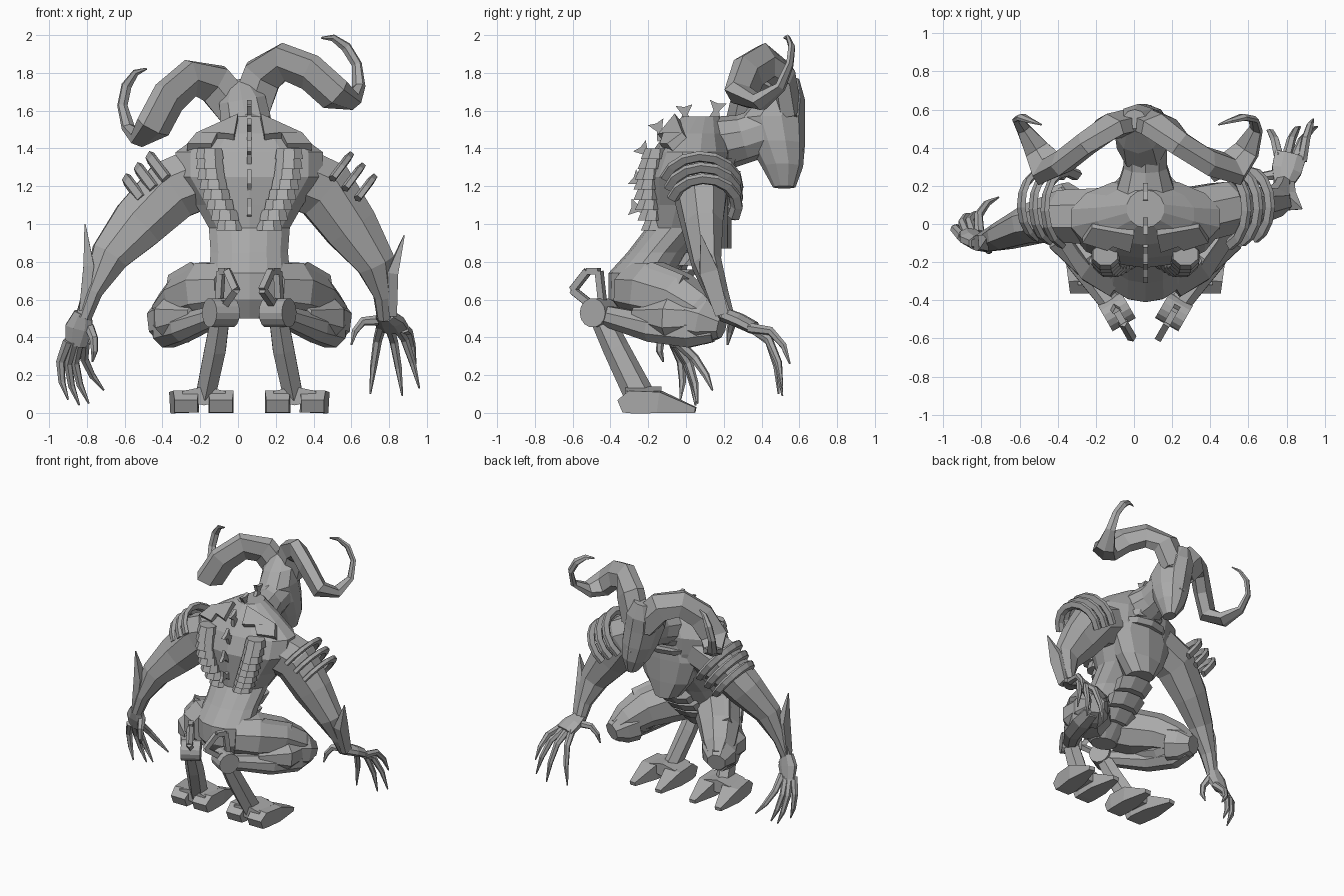
import bpy, bmesh, math
from mathutils import Vector, Matrix

if "Cube" in bpy.data.objects:
    bpy.data.objects.remove(bpy.data.objects["Cube"])

stone = bpy.data.materials.new("plain_grey")
stone.use_nodes = True
stone.diffuse_color = (0.4, 0.4, 0.4, 1)
stone.node_tree.nodes["Principled BSDF"].inputs["Base Color"].default_value = stone.diffuse_color

MIDDLE = 0.06
SIDES = (("left", 1), ("right", -1))
UP = Vector((0, 0, 1))
FORWARD = Vector((0, 1, 0))


def finish(name, bm, matrix):
    bmesh.ops.recalc_face_normals(bm, faces=bm.faces)
    mesh = bpy.data.meshes.new(name)
    bm.to_mesh(mesh)
    bm.free()
    mesh.transform(matrix)
    mesh.materials.append(stone)
    bpy.context.collection.objects.link(bpy.data.objects.new(name, mesh))


def bridge_rings(bm, rings):
    """Close a list of vertex rings into a capped skin."""
    count = len(rings[0])
    for low, high in zip(rings, rings[1:]):
        for k in range(count):
            following = (k + 1) % count
            bm.faces.new((low[k], low[following], high[following], high[k]))
    bm.faces.new(rings[0])
    bm.faces.new(rings[-1])


def loft(name, stations, sides=8, ref=FORWARD, level=False, matrix=Matrix()):
    """Skin rings (x, y, z, radius, [second radius]) along a path."""
    bm = bmesh.new()
    points = [Vector(station[:3]) for station in stations]
    depth = Vector(ref)
    rings = []
    for i, station in enumerate(stations):
        tangent = points[min(i + 1, len(points) - 1)] - points[max(i - 1, 0)]
        tangent = UP if level else tangent.normalized()
        width = depth.cross(tangent).normalized()
        depth = tangent.cross(width)
        ring = []
        for k in range(sides):
            turn = math.tau * (k + 0.5) / sides
            offset = width * station[3] * math.cos(turn) + depth * station[-1] * math.sin(turn)
            ring.append(bm.verts.new(points[i] + offset))
        rings.append(ring)
    bridge_rings(bm, rings)
    finish(name, bm, matrix)


def slab(name, outline, thickness, matrix=Matrix()):
    """Flat polygon pushed out along a thickness vector."""
    bm = bmesh.new()
    half = Vector(thickness) / 2
    bridge_rings(bm, [[bm.verts.new(Vector(p) + half * s) for p in outline] for s in (-1, 1)])
    finish(name, bm, matrix)


def flip(s, stations):
    return [(MIDDLE + s * p[0], *p[1:]) for p in stations]


# torso and neck
loft("torso", [(MIDDLE, y, z, width, depth) for z, y, width, depth in (
    (.5, -.27, .1, .08), (.6, -.26, .2, .15), (.74, -.23, .22, .18), (.85, -.15, .21, .16),
    (.98, -.04, .22, .17), (1.1, 0, .29, .22), (1.25, 0, .4, .23), (1.38, .03, .4, .21),
    (1.48, .05, .26, .16), (1.57, .08, .1, .1))], sides=14, level=True)
loft("neck", [(MIDDLE, 0, 1.38, .2, .15), (MIDDLE, .15, 1.42, .17, .15), (MIDDLE, .3, 1.45, .12, .13),
              (MIDDLE, .45, 1.5, .12, .13)], sides=10, ref=UP)
loft("chest", [(MIDDLE, .13, z, width, .11) for z, width in ((.87, .1), (1, .2), (1.18, .27), (1.35, .2))],
     sides=10, level=True)
for i in range(3):
    z = .6 + .09 * i
    loft("belly_band", [(MIDDLE, z - .76, z, .13, .08), (MIDDLE, z - .7, z + .07, .15, .09)], level=True)
    z = 1.24 + .07 * i
    width = .2 - .03 * i
    loft("collar_band", [(MIDDLE, .13, z, width, .14), (MIDDLE, .15, z + .04, width, .14)], sides=10, level=True)

# spine fins: a thin stem that forks at its tip
half_fin = ((.035, 0), (.015, .05), (.045, .1))
fin = [*half_fin, (0, .09), *[(-u, v) for u, v in reversed(half_fin)]]
for i, (y, z) in enumerate(((.15, 1.55), (0, 1.53), (-.12, 1.45), (-.18, 1.34), (-.2, 1.2), (-.2, 1.07))):
    lean = Matrix.Rotation(math.radians(18 * i - 12), 4, "X")
    slab("spine_fin", [(0, u, v) for u, v in fin], (.025, 0, 0), Matrix.Translation((MIDDLE, y, z)) @ lean)

# head, tilted sideways, with curled horns
tilt = Matrix.Translation((.05, .45, 1.5)) @ Matrix.Rotation(math.radians(-10), 4, "Y")
loft("head", [(0, y, z, width, depth) for z, y, width, depth in (
    (-.31, .07, .04, .06), (-.2, .06, .1, .11), (-.08, .03, .13, .15), (.05, 0, .14, .18),
    (.16, .05, .13, .13), (.27, .1, .06, .05))], sides=10, level=True, matrix=tilt)
slab("nose", [(0, .15, 0), (0, .175, -.12), (0, .13, -.14)], (.04, 0, 0), tilt)
for side, s in SIDES:
    slab("brow_" + side, [(0, .155, .02), (s * .11, .11, .06), (s * .11, .1, .1), (0, .155, .08)],
         FORWARD * .04, tilt)
    horn = ((.03, .09, .1, .12), (.13, .06, .27, .12), (.25, -.03, .32, .11), (.38, -.12, .24, .11),
            (.49, -.16, .1, .11), (.56, -.06, .05, .075), (.62, .05, .12, .04), (.63, .1, .24, .03),
            (.59, .11, .34, .03), (.53, .09, .4, .02), (.47, .07, .41, .006))
    loft("horn_" + side, [(s * x, y, z, r, r * .6) for x, y, z, r in horn], sides=6, matrix=tilt)

    # back plates beside the spine
    slab("shoulder_plate_" + side, flip(s, [(.06, -.04, 1.56), (.28, 0, 1.46), (.33, -.08, 1.4),
         (.2, -.12, 1.4), (.17, -.1, 1.46), (.08, -.13, 1.45)]), (0, -.04, .05))
    for i in range(8):
        along = i / 7
        x, z = .21 - .11 * along ** 2, 1.4 - .38 * along
        y = -.16 - .04 * math.sin(math.pi * along)
        loft("rib_plate_" + side, flip(s, [(x, y, z, .07, .06), (x, y - .01, z - .055, .08, .075)]), level=True)

    # shoulder hoops wrapped over the upper arm
    axis, outward = Vector((.8, .1, -.6)), Vector((.6, 0, .8))
    for i in range(3):
        centre = Vector((.41, .08, 1.2)) + axis * (.085 * i)
        hoop = []
        for k in range(9):
            turn = math.radians(24 * k - 75)
            spoke = outward * math.cos(turn) + FORWARD * math.sin(turn)
            hoop.append((*(centre + spoke * (.195 - .01 * i)), .035, .022))
        loft("shoulder_hoop_" + side, flip(s, hoop), sides=5, ref=axis)

    # folded leg
    loft("thigh_" + side, flip(s, [(.1, -.27, .65, .15), (.22, -.18, .64, .17), (.33, -.04, .6, .15),
         (.41, .08, .53, .12), (.45, .16, .49, .07)]), ref=UP)
    slab("thigh_plate_" + side, flip(s, [(.22, -.31, .71), (.29, -.17, .79), (.41, 0, .72),
         (.43, -.06, .6), (.34, -.2, .6)]), (s * .04, -.03, .02))
    loft("knee_cap_" + side, flip(s, [(.38, .03, .5, .14), (.43, .11, .48, .13), (.46, .19, .46, .07)]), ref=UP)
    loft("shin_" + side, flip(s, [(.45, .14, .44, .07), (.43, .02, .43, .09), (.35, -.18, .45, .08),
         (.16, -.45, .52, .055)]), ref=UP)
    loft("calf_" + side, flip(s, [(.42, .08, .5, .1), (.39, -.08, .5, .13), (.28, -.26, .52, .06)]), ref=UP)

    # hock joint with an open spur frame
    hock = Vector((.15, -.46, .53))
    hinge = Vector((.87, -.5, 0)) * .07
    loft("hock_disc_" + side, flip(s, [(*(hock - hinge), .078), (*(hock + hinge), .078)]), sides=14)
    corners = [hock + Vector((.5 * u, .87 * u, v)) for u, v in ((.02, .06), (0, .22), (-.07, .22), (-.16, .12), (-.06, .05))]
    for start, end in zip(corners, corners[1:] + corners[:1]):
        loft("hock_spur_" + side, flip(s, [(*start, .025), (*end, .025)]), sides=4, ref=hinge)
    loft("lower_leg_" + side, flip(s, [(.15, -.46, .53, .055, .06), (.18, -.37, .34, .065, .07),
         (.23, -.25, .1, .06, .08)]), sides=6)
    for y, z in ((-.41, .3), (-.38, .22)):
        loft("leg_spike_" + side, flip(s, [(.2, y + .06, z, .03), (.2, y - .02, z, .003)]), sides=4)

    # cloven foot: two blocky toes under an arch
    for name, x, turn in (("inner", .15, 0), ("outer", .335, .04)):
        loft(f"{name}_toe_{side}", flip(s, [(x, -.35, .035, .085, .05), (x, -.29, .06, .095, .085),
             (x + turn / 2, -.14, .057, .095, .08), (x + turn, .05, .015, .035, .02)]), sides=4, ref=UP)
    loft("foot_bridge_" + side, flip(s, [(.24, y, .09, .13, .05) for y in (-.32, -.13)]), sides=6, ref=UP)

# arms: shoulder to wrist, differently posed, with a blade behind each elbow
arm_radii = ((.18, .16), (.18, .15), (.155, .11), (.11, .08), (.055, .06), (.045, .04))
arm_paths = {
    "left": ((.28, .04, 1.26), (.46, .08, 1.18), (.6, .09, .98), (.73, .11, .79), (.77, .17, .62), (.78, .22, .5)),
    "right": ((-.16, .04, 1.26), (-.35, .04, 1.18), (-.53, 0, 1), (-.68, -.06, .83), (-.77, -.09, .64), (-.82, -.1, .5)),
}
for side, path in arm_paths.items():
    loft("arm_" + side, [(*p, *radii) for p, radii in zip(path, arm_radii)])
loft("elbow_blade_left", [(.82, .19, .52, .03, .05), (.82, .12, .75, .04, .07), (.88, .08, .94, .004)], sides=4)
loft("elbow_blade_right", [(-.82, -.1, .54, .03, .05), (-.79, -.1, .78, .04, .06), (-.81, -.13, 1, .004)], sides=4)

# hands
loft("palm_left", [(.78, .2, .52, .05, .04), (.8, .28, .49, .085, .04), (.82, .36, .45, .09, .035)], ref=UP)
loft("palm_right", [(-.82, -.1, .53, .05, .04), (-.84, -.08, .45, .08, .04), (-.86, -.05, .36, .06, .03)])


def finger(name, root, tip, bulge):
    """Bent digit: the knuckle bulges away from the straight line."""
    root, tip = Vector(root), Vector(tip)
    knuckle = root.lerp(tip, .35) + bulge
    middle = root.lerp(tip, .7) + bulge * .8
    loft(name, [(*root, .028), (*knuckle, .024), (*middle, .019), (*tip, .005)], sides=6, ref=(1, -1, .5))


# finger roots are spread evenly along each knuckle row
hands = {
    "left": ((.76, .35, .46), (.88, .33, .45), Vector((0, .04, .05)),
             ((.7, .49, .1), (.87, .51, .09), (.96, .51, .13), (.94, .55, .26))),
    "right": ((-.9, -.07, .38), (-.81, -.05, .38), Vector((-.04, .03, 0)),
              ((-.9, -.03, .07), (-.84, .05, .04), (-.79, .06, .05), (-.71, .14, .12))),
}
for side, (first, last, bulge, tips) in hands.items():
    for i, tip in enumerate(tips):
        finger("finger_" + side, Vector(first).lerp(Vector(last), i / 3), tip, bulge)
finger("thumb_left", (.74, .26, .49), (.6, .22, .36), Vector((-.03, 0, .04)))
finger("thumb_right", (-.79, -.08, .46), (-.77, -.12, .27), Vector((.02, -.04, 0)))
